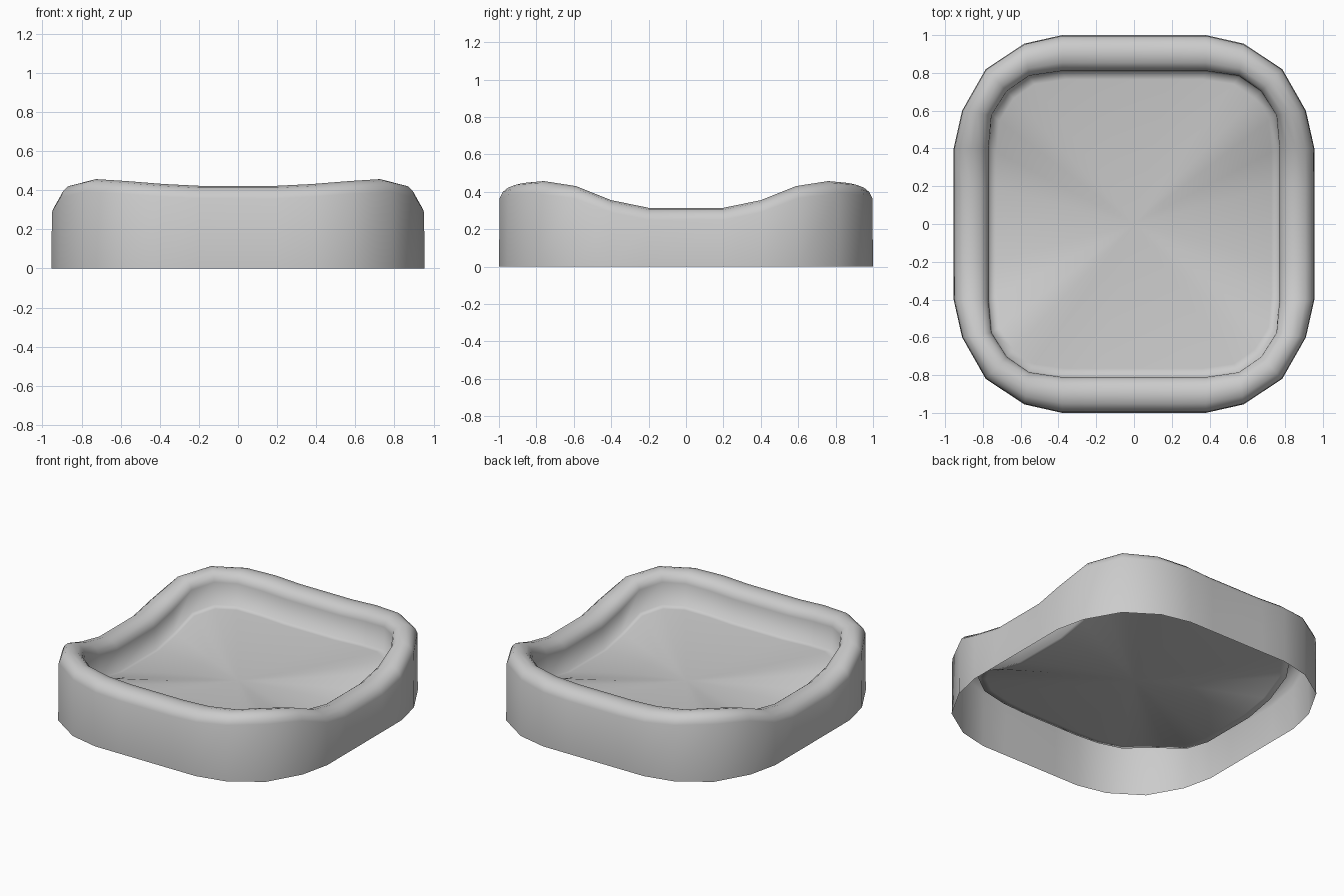
import bpy, bmesh

if "Cube" in bpy.data.objects:
    bpy.data.objects.remove(bpy.data.objects["Cube"])

# quarter outline: outer x, outer y, inner x, inner y, rim height
quarter = [(.955, .2, .765, .2, .314), (.955, .4, .765, .4, .355),
           (.91, .6, .75, .575, .43), (.785, .82, .67, .70, .457),
           (.58, .955, .555, .78, .447), (.38, 1.0, .38, .805, .432),
           (.2, 1.0, .2, .805, .423)]


def flip(pts, sx, sy):
    return [(a * sx, b * sy, c * sx, d * sy, h) for a, b, c, d, h in pts]


loop = (quarter + flip(quarter[::-1], -1, 1)
        + flip(quarter, -1, -1) + flip(quarter[::-1], 1, -1))
n = len(loop)

# wall section: position from outer (0) to inner (1), drop below rim height
section = [(0, None), (.02, .065), (.1, .034), (.25, .01), (.5, 0),
           (.75, .01), (.91, .034), (.97, .065), (1.0, .215)]
# floor: the saddle-shaped edge relaxes towards an even middle
floor_scales = [.95, .8, .6, .4, .2]
floor_mid = .17

bm = bmesh.new()
rings = []
for t, drop in section:
    rings.append([bm.verts.new((a + (c - a) * t, b + (d - b) * t,
                                0 if drop is None else h - drop))
                  for a, b, c, d, h in loop])
edge = [v.co.copy() for v in rings[-1]]
for s in floor_scales:
    rings.append([bm.verts.new((p.x * s, p.y * s,
                                floor_mid + (p.z - floor_mid) * s * s))
                  for p in edge])

# outer wall, rounded rim, inner wall and floor
for lo, hi in zip(rings, rings[1:]):
    for i in range(n):
        j = (i + 1) % n
        bm.faces.new((lo[i], lo[j], hi[j], hi[i]))
centre = bm.verts.new((0, 0, floor_mid))
for i in range(n):
    bm.faces.new((rings[-1][i], rings[-1][(i + 1) % n], centre))

mesh = bpy.data.meshes.new("tray")
bm.to_mesh(mesh)
bm.free()
tray = bpy.data.objects.new("tray", mesh)
bpy.context.collection.objects.link(tray)
for p in mesh.polygons:
    p.use_smooth = True
